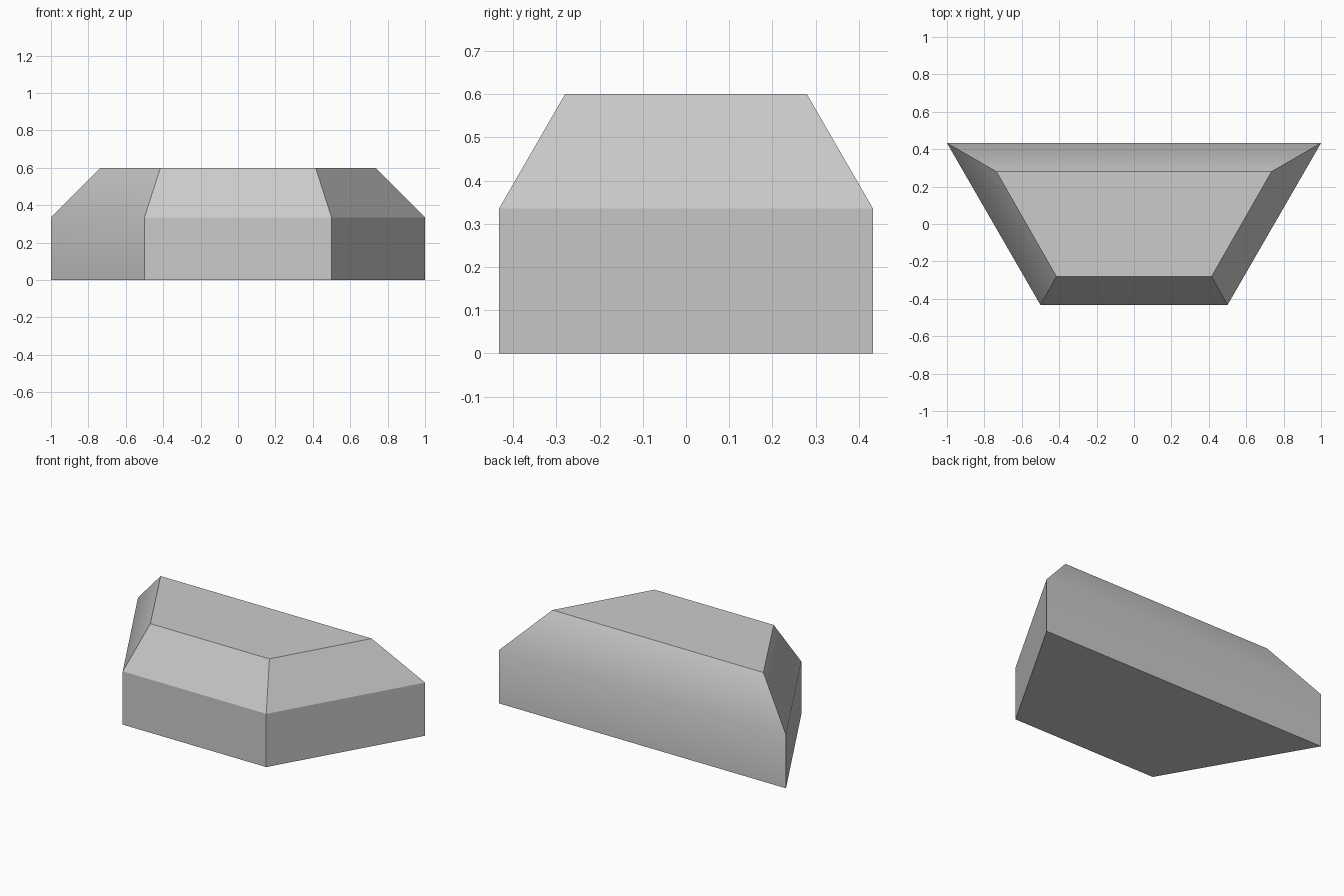
import bpy
import bmesh
from math import radians

cube = bpy.data.objects.get("Cube")
if cube:
    bpy.data.objects.remove(cube, do_unlink=True)

grey = bpy.data.materials.new("light grey")
grey.use_nodes = True
colour = (0.6, 0.6, 0.6, 1)
grey.diffuse_color = colour
grey.node_tree.nodes["Principled BSDF"].inputs["Base Color"].default_value = colour


def ring(bm, front, back, depth, z):
    """Half-hexagon outline, counter-clockwise from the front right corner."""
    corners = [(-front, -depth), (front, -depth), (back, depth), (-back, depth)]
    return [bm.verts.new((x, y, z)) for x, y in corners]


# Half-hexagon block: upright walls, bevelled shoulders, flat top
bm = bmesh.new()
rings = [ring(bm, 0.5, 1.0, 0.433, 0),
         ring(bm, 0.5, 1.0, 0.433, 0.335),
         ring(bm, 0.415, 0.735, 0.28, 0.6)]
bm.faces.new(rings[0][::-1])
bm.faces.new(rings[-1])
for low, high in zip(rings, rings[1:]):
    for i in range(4):
        j = (i + 1) % 4
        bm.faces.new((low[i], low[j], high[j], high[i]))
bm.normal_update()

# Back and right walls blend softly into their shoulders; the rest is flat
for face in bm.faces:
    face.smooth = face.normal.y > 0.5 or face.normal.x < -0.5
for edge in bm.edges:
    edge.smooth = edge.calc_face_angle() < radians(31)

mesh = bpy.data.meshes.new("half_hexagon_block")
bm.to_mesh(mesh)
bm.free()
mesh.materials.append(grey)
block = bpy.data.objects.new("half_hexagon_block", mesh)
bpy.context.collection.objects.link(block)
